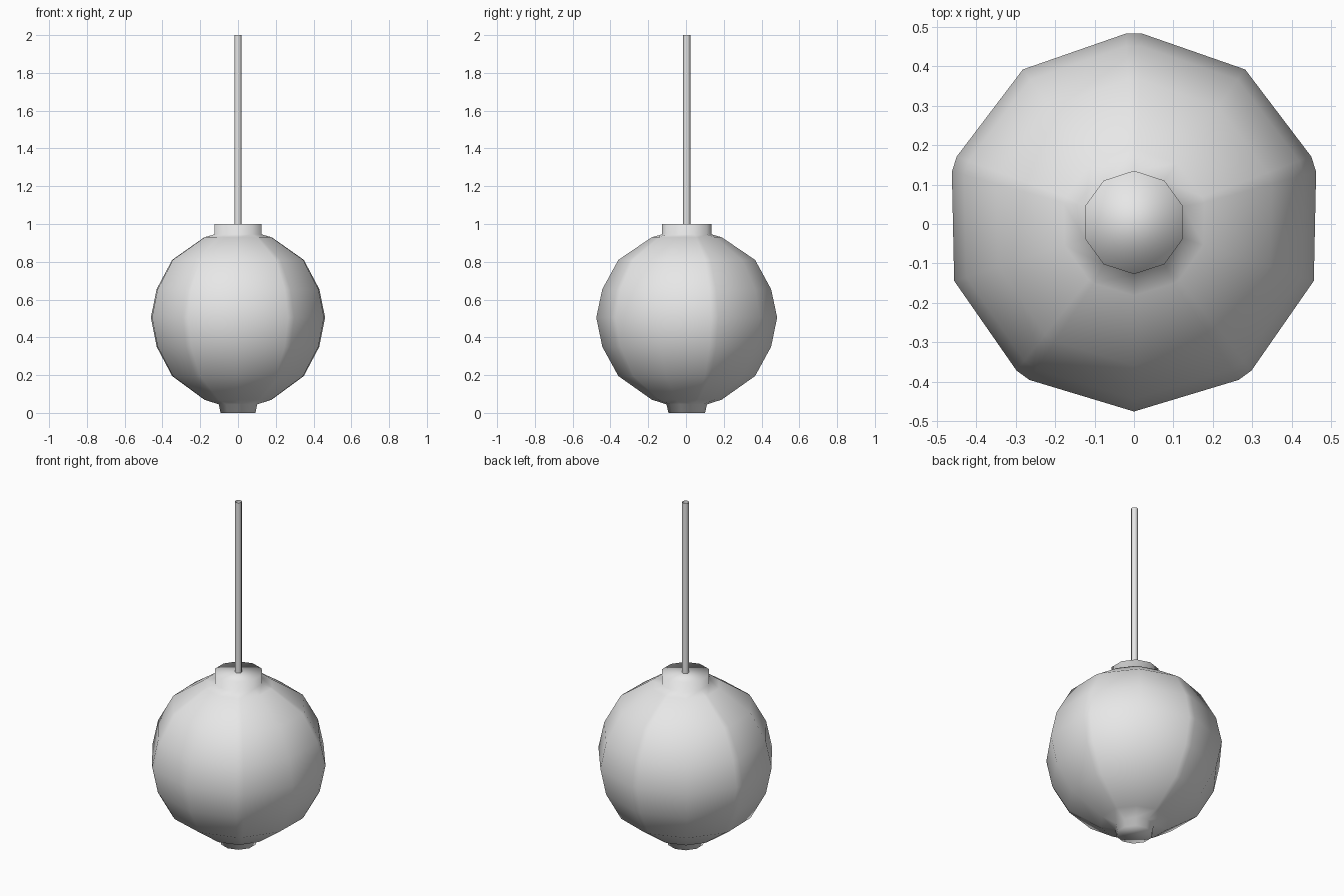
import bpy
import bmesh
from math import cos, sin, radians

old_cube = bpy.data.objects.get("Cube")
if old_cube:
    bpy.data.objects.remove(old_cube, do_unlink=True)

CENTRE_Y = 0.004

# One plain material for the whole lamp
grey = bpy.data.materials.new("light_grey")
grey.use_nodes = True
colour = (0.8, 0.8, 0.8, 1)
grey.diffuse_color = colour
grey.node_tree.nodes["Principled BSDF"].inputs["Base Color"].default_value = colour


def lathe(name, profile, angles_at, caps):
    """Skin rings of (radius, height) whose corner angles come from angles_at(radius)."""
    bm = bmesh.new()
    rings = [[bm.verts.new((r * cos(radians(a)), CENTRE_Y + r * sin(radians(a)), z))
              for a in angles_at(r)] for r, z in profile]
    for low, high in zip(rings, rings[1:]):
        for i in range(len(low)):
            j = (i + 1) % len(low)
            bm.faces.new((low[i], low[j], high[j], high[i]))
    if caps:
        bm.faces.new(rings[0][::-1])
        bm.faces.new(rings[-1])
    bmesh.ops.remove_doubles(bm, verts=bm.verts, dist=0.0005)
    for face in bm.faces:
        face.smooth = True
    mesh = bpy.data.meshes.new(name)
    bm.to_mesh(mesh)
    bm.free()
    mesh.materials.append(grey)
    obj = bpy.data.objects.new(name, mesh)
    bpy.context.collection.objects.link(obj)
    return obj


def gore_angles(r):
    """Five two-sided gores, joined by narrow seams that close up at the necks."""
    seam = 2.4 if r > 0.15 else 0
    return [90 + 72 * k + d for k in range(5) for d in (-seam, seam, 36)]


# Globe with its bottom nub and top collar
lathe("lamp_globe", [
    (0.097, 0), (0.107, 0.045), (0.185, 0.07), (0.362, 0.195), (0.447, 0.35),
    (0.479, 0.505), (0.447, 0.655), (0.362, 0.81), (0.185, 0.93),
    (0.131, 0.945), (0.131, 1),
], gore_angles, caps=True)

# Hanging cord, an open tube
lathe("hanging_cord", [(0.019, 1), (0.019, 2)],
      lambda r: range(0, 360, 45), caps=False)
